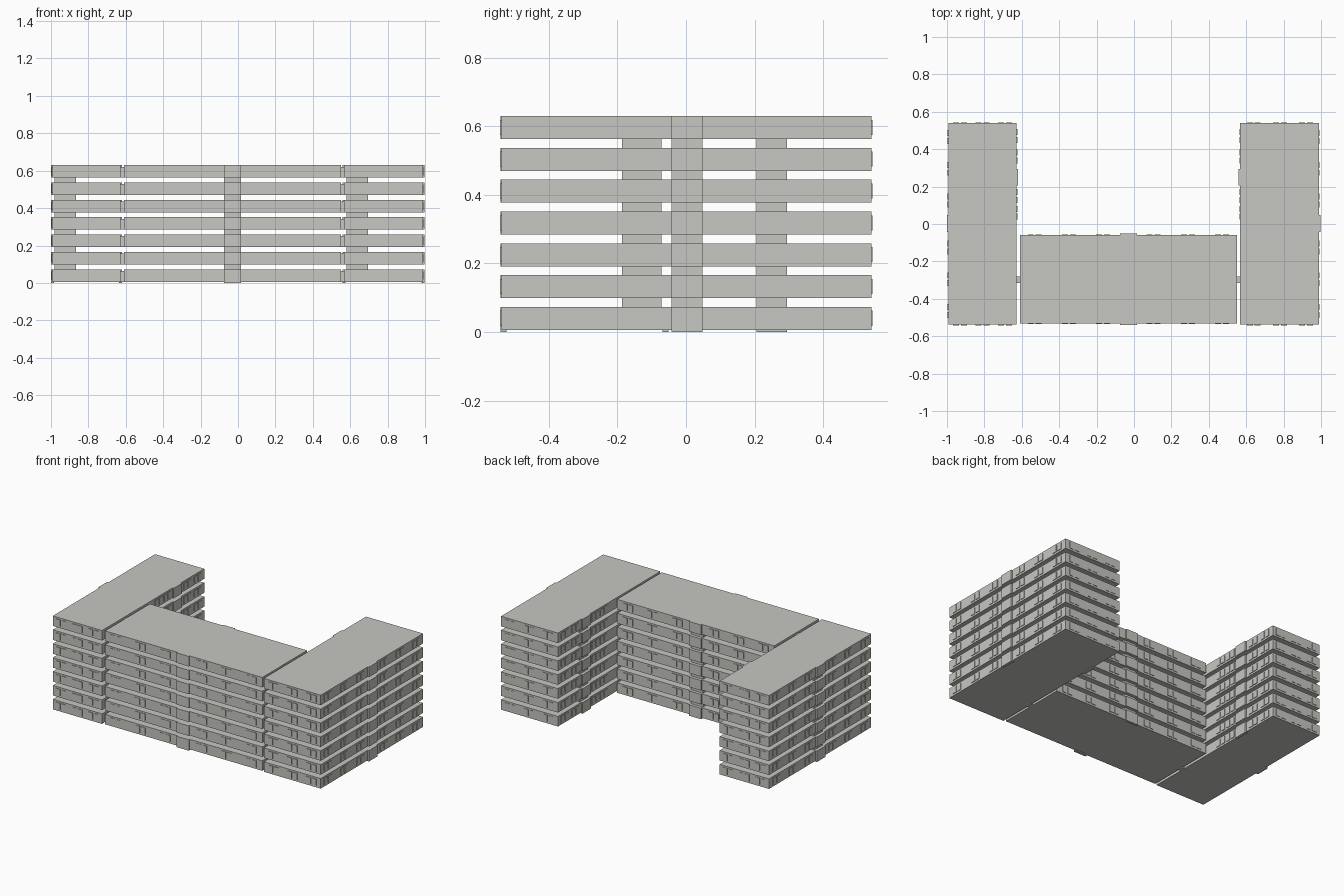
import bpy
import bmesh
from mathutils import Matrix

cube = bpy.data.objects.get("Cube")
if cube:
    bpy.data.objects.remove(cube, do_unlink=True)

concrete = bpy.data.materials.new("pale concrete")
concrete.use_nodes = True
colour = (0.57, 0.57, 0.54, 1)
concrete.diffuse_color = colour
concrete.node_tree.nodes["Principled BSDF"].inputs["Base Color"].default_value = colour

FLOORS = 7
PITCH = 0.0928
BASE = 0.006
HEIGHT = 0.067
PLATE = 0.09      # width of the entrance bay
DEPTH = 0.115     # depth of the stair core


def build(name, boxes):
    """Make one object from (x0, x1, y0, y1, z0, z1) boxes."""
    bm = bmesh.new()
    for x0, x1, y0, y1, z0, z1 in boxes:
        place = Matrix.Translation(((x0 + x1) / 2, (y0 + y1) / 2, (z0 + z1) / 2))
        size = Matrix.Diagonal((x1 - x0, y1 - y0, z1 - z0, 1))
        bmesh.ops.create_cube(bm, size=1, matrix=place @ size)
    mesh = bpy.data.meshes.new(name)
    bm.to_mesh(mesh)
    bm.free()
    mesh.materials.append(concrete)
    obj = bpy.data.objects.new(name, mesh)
    bpy.context.collection.objects.link(obj)
    return obj


def per_floor(box, floors=range(FLOORS)):
    x0, x1, y0, y1, z0, z1 = box
    return [(x0, x1, y0, y1, z0 + f * PITCH, z1 + f * PITCH) for f in floors]


def on_wall(rect, side, centre, width, out, inward, z0, z1):
    """Box that straddles one wall of a rectangle."""
    x0, x1, y0, y1 = rect
    a, b = centre - width / 2, centre + width / 2
    return {
        "left": (x0 - out, x0 + inward, a, b, z0, z1),
        "right": (x1 - inward, x1 + out, a, b, z0, z1),
        "front": (a, b, y0 - out, y0 + inward, z0, z1),
        "back": (a, b, y1 - inward, y1 + out, z0, z1),
    }[side]


def pairs(centres):
    return [c + s * 0.021 for c in centres for s in (-1, 1)]


def block(name, rect, bays, core, windows):
    # Storeys
    build(name + "_storeys", per_floor((*rect, BASE, BASE + HEIGHT)))
    # Entrance bays, one plate on every storey with a doorstep at the ground
    plates = []
    for side, c in bays:
        plates += per_floor(on_wall(rect, side, c, PLATE, 0.009, 0.008, BASE, BASE + HEIGHT))
        plates.append(on_wall(rect, side, c, PLATE, 0.009, 0.008, 0, BASE))
    build(name + "_entrance_bays", plates)
    # Stair core, filling the gaps between storeys
    side, c = core
    gap = on_wall(rect, side, c, PLATE, -0.012, 0.012 + DEPTH, BASE + HEIGHT, BASE + PITCH)
    build(name + "_stair_core", per_floor(gap, range(FLOORS - 1)))
    # Windows
    panes = []
    for side, centres, out in windows:
        for c in pairs(centres):
            panes += per_floor(on_wall(rect, side, c, 0.032, out, 0.004, 0.018, 0.062))
    build(name + "_windows", panes)


LONG = [s * (0.135 + 0.183 * i) for s in (-1, 1) for i in range(3)]
SIDE = [s * (0.125 + 0.17 * i) for s in (-1, 1) for i in range(3)]
INNER = [0.06, 0.15, 0.36, 0.47]
MID = -0.03

block("left_block_west", (-0.992, -0.628, -0.538, 0.541),
      [("left", 0.003), ("right", 0.25)], ("left", 0.003),
      [("left", SIDE, 0.004), ("right", INNER, 0.004),
       ("front", [-0.93, -0.81, -0.69], 0.004), ("back", [-0.93, -0.81, -0.69], 0.003)])
block("left_block_east", (0.567, 0.988, -0.538, 0.541),
      [("right", 0.003), ("left", 0.25)], ("left", 0.25),
      [("right", SIDE, 0.004), ("left", INNER, 0.003),
       ("front", [0.64, 0.78, 0.92], 0.004), ("back", [0.64, 0.78, 0.92], 0.003)])
block("middle_block", (-0.61, 0.552, -0.532, -0.06),
      [("front", MID), ("back", MID)], ("back", MID),
      [("front", [MID + c for c in LONG], 0.003),
       ("back", [MID + c for c in LONG], 0.004)])

# Links bridging the slits between the blocks
for name, x0, x1 in (("west_links", -0.632, -0.606), ("east_links", 0.548, 0.571)):
    build(name, per_floor((x0, x1, -0.315, -0.28, BASE, BASE + 0.058)))
